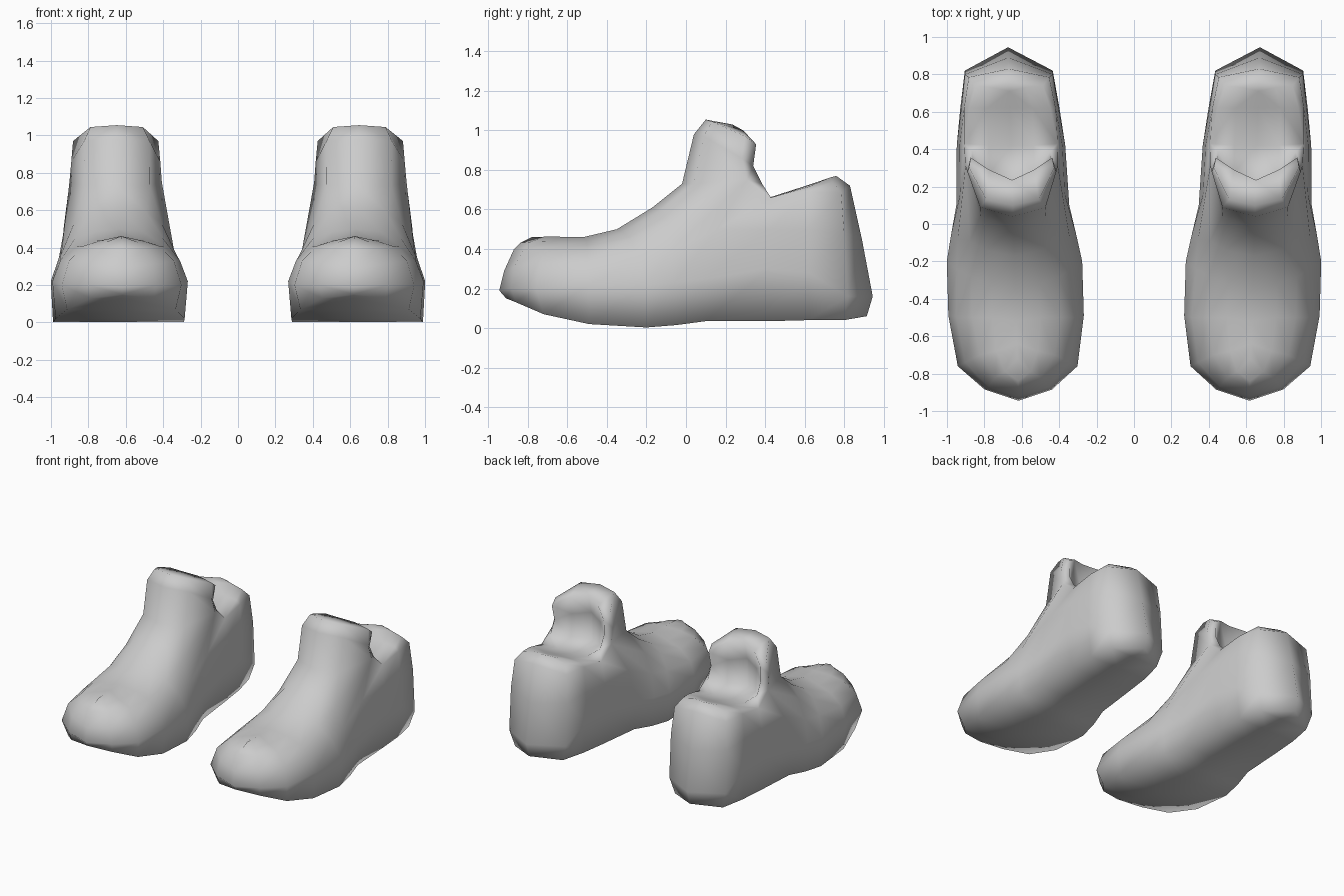
import bpy, bmesh

cube = bpy.data.objects.get("Cube")
if cube:
    bpy.data.objects.remove(cube, do_unlink=True)

grey = bpy.data.materials.new("plain grey")
grey.use_nodes = True
colour = (0.6, 0.6, 0.6, 1)
grey.diffuse_color = colour
grey.node_tree.nodes["Principled BSDF"].inputs["Base Color"].default_value = colour

# Guide rails of half a shoe, toe to heel: (half width, y, z)
SOLE = [(0, -.91, .15), (.17, -.86, .13), (.29, -.72, .07), (.345, -.49, .02),
        (.35, -.2, .003), (.325, -.05, .015), (.285, .1, .035), (.255, .43, .035),
        (.24, .62, .04), (.2, .8, .04), (0, .915, .06)]
SIDE = [(0, -.945, .19), (.18, -.885, .2), (.32, -.76, .2), (.362, -.49, .22),
        (.362, -.2, .22), (.335, -.06, .23), (.302, .1, .25), (.29, .42, .3),
        (.265, .62, .28), (.235, .82, .16), (0, .945, .16)]
UPPER = [(0, -.92, .29), (.16, -.87, .31), (.28, -.74, .33), (.32, -.5, .33),
         (.31, -.24, .36), (.3, -.08, .39), (.28, .16, .5), (.275, .42, .5),
         (.26, .62, .5), (.235, .8, .48), (0, .89, .45)]
SHOULDER = [(0, -.87, .4), (.12, -.82, .4), (.2, -.7, .41), (.235, -.5, .405),
            (.235, -.28, .45), (.235, -.09, .53), (.247, .31, .75), (.25, .43, .66),
            (.245, .62, .69), (.215, .785, .685), (0, .83, .72)]
# The instep rails stop at the ankle
INSTEP = [(0, -.84, .43), (.07, -.79, .435), (.11, -.68, .438), (.13, -.5, .438),
          (.13, -.32, .485), (.15, -.14, .59), (.175, .04, .73)]
CREST = [(0, -.78, .46), (0, -.72, .462), (0, -.64, .462), (0, -.52, .46),
         (0, -.35, .5), (0, -.17, .61), (0, -.02, .73)]
# Tongue rows from the ankle, over the top and down the back: side, middle, centre
TONGUE = [[SHOULDER[6], INSTEP[6], CREST[6]],
          [(.238, .28, .86), (.175, .09, .97), (0, .04, .98)],
          [(.228, .30, .97), (.14, .13, 1.045), (0, .10, 1.055)],
          [(.218, .355, .93), (.12, .29, 1.0), (0, .235, 1.03)],
          [(.208, .34, .82), (.12, .26, .86), (0, .2, .88)],
          [(.208, .385, .73), (.12, .27, .69), (0, .2, .68)]]
# Rails of the collar top, from the foot of the tongue back to the heel
COLLAR_BACK = (0, .76, .77)
COLLAR_EDGE = [TONGUE[5][0], SHOULDER[7], (.215, .62, .715), (.18, .74, .74), COLLAR_BACK]
COLLAR_MID = [TONGUE[5][1], (.12, .42, .66), (.12, .62, .722), (.09, .73, .762), COLLAR_BACK]
COLLAR_CENTRE = [TONGUE[5][2], (0, .42, .655), (0, .62, .724), (0, .71, .755), COLLAR_BACK]


def build_shoe(name, side):
    bm = bmesh.new()
    cache = {}

    def vert(p, flip):
        # Shared vertices, with the centre line drifting outward to the heel
        co = (side * (0.645 + 0.03 * p[1] + flip * p[0]), p[1], p[2])
        key = tuple(round(c, 4) for c in co)
        if key not in cache:
            cache[key] = bm.verts.new(co)
        return cache[key]

    def face(*points):
        for flip in (1, -1):
            vs = list(dict.fromkeys(vert(p, flip) for p in points))
            if len(vs) > 2:
                bm.faces.new(vs)

    def loft(a, b):
        for i in range(min(len(a), len(b)) - 1):
            face(a[i], a[i + 1], b[i + 1], b[i])

    # Sole, walls and instep
    sole_centre = [(0, y, z) for w, y, z in SOLE]
    rails = [sole_centre, SOLE, SIDE, UPPER, SHOULDER]
    for a, b in zip(rails, rails[1:]):
        loft(a, b)
    loft(SHOULDER[:7], INSTEP)
    loft(INSTEP, CREST)

    # Collar rim and the top that closes it
    loft(SHOULDER[7:], COLLAR_EDGE[1:])
    loft(COLLAR_EDGE, COLLAR_MID)
    loft(COLLAR_MID, COLLAR_CENTRE)

    # Tongue and the edge thickness running down into the notch
    for a, b in zip(TONGUE, TONGUE[1:]):
        loft(a, b)
    edge = [row[0] for row in TONGUE]
    face(edge[1], edge[2], edge[3], edge[4])
    face(edge[0], edge[1], edge[4], edge[5])
    face(edge[0], edge[5], SHOULDER[7])

    bmesh.ops.recalc_face_normals(bm, faces=bm.faces)
    for f in bm.faces:
        f.smooth = True
    mesh = bpy.data.meshes.new(name)
    bm.to_mesh(mesh)
    bm.free()
    mesh.materials.append(grey)
    bpy.context.collection.objects.link(bpy.data.objects.new(name, mesh))


build_shoe("left_shoe", 1)
build_shoe("right_shoe", -1)
